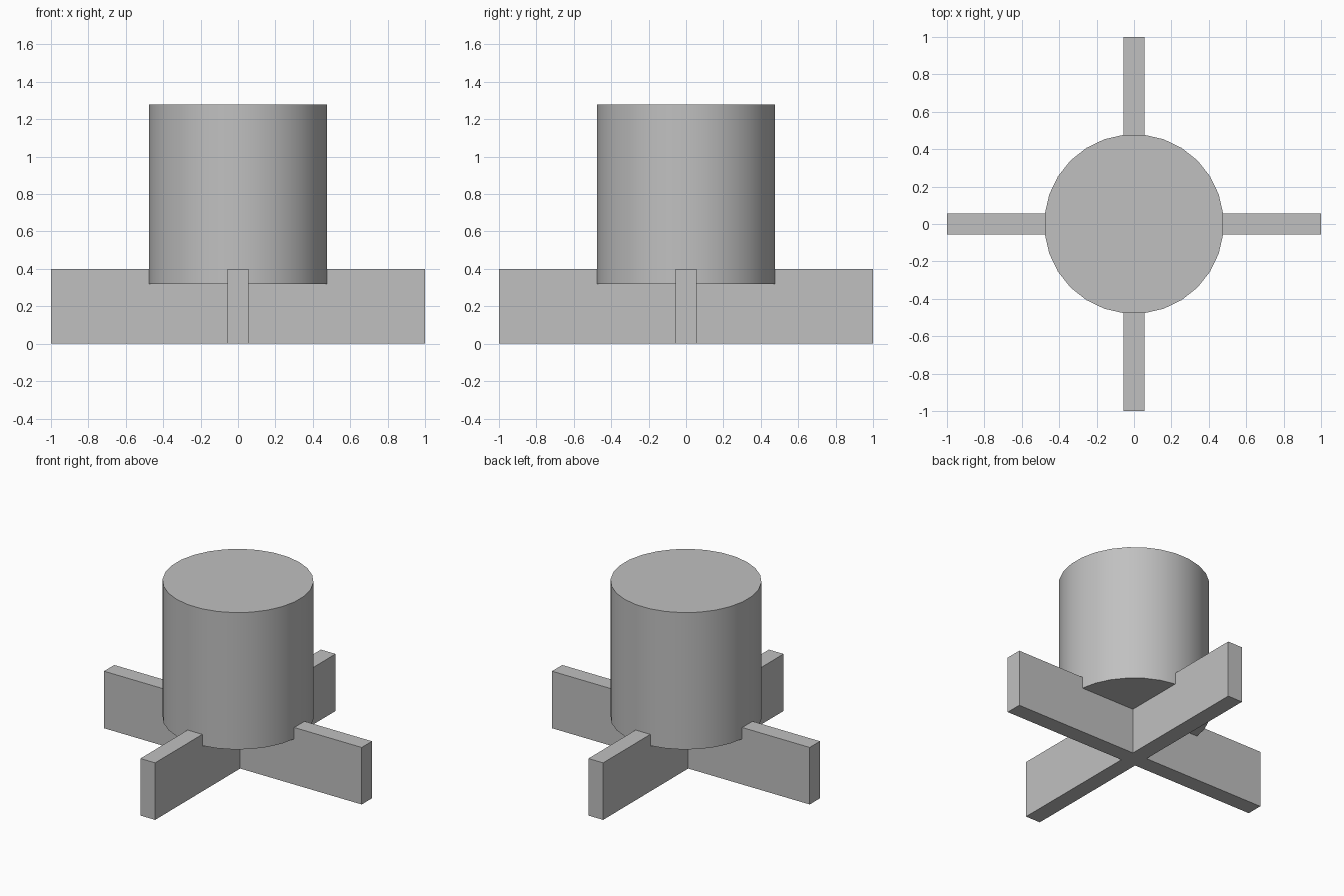
import bpy
import bmesh
import math

cube = bpy.data.objects.get("Cube")
if cube:
    bpy.data.objects.remove(cube, do_unlink=True)

SIDES = 28
RADIUS = 0.48
HALF = 0.057      # half thickness of the cross arms
REACH = 1.0

grey = bpy.data.materials.new("plain grey")
grey.use_nodes = True
colour = (0.53, 0.53, 0.53, 1)
grey.diffuse_color = colour
grey.node_tree.nodes["Principled BSDF"].inputs["Base Color"].default_value = colour


def prism(name, outline, bottom, top):
    """Extrude a flat outline from bottom to top into a solid part."""
    bm = bmesh.new()
    face = bm.faces.new([bm.verts.new((x, y, bottom)) for x, y in outline])
    grown = bmesh.ops.extrude_face_region(bm, geom=[face], use_keep_orig=True)
    upper = [v for v in grown["geom"] if isinstance(v, bmesh.types.BMVert)]
    bmesh.ops.translate(bm, verts=upper, vec=(0, 0, top - bottom))
    bmesh.ops.recalc_face_normals(bm, faces=bm.faces)
    mesh = bpy.data.meshes.new(name)
    bm.to_mesh(mesh)
    bm.free()
    mesh.materials.append(grey)
    obj = bpy.data.objects.new(name, mesh)
    bpy.context.collection.objects.link(obj)
    return obj


# Cross-shaped stand: one arm's corners repeated by quarter turns
cross = []
for quarter in range(4):
    c, s = [(1, 0), (0, 1), (-1, 0), (0, -1)][quarter]
    for x, y in [(REACH, -HALF), (REACH, HALF), (HALF, HALF)]:
        cross.append((x * c - y * s, x * s + y * c))
prism("cross_stand", cross, 0, 0.4)

# Drum sunk into the stand, with a flat facet facing each arm
step = math.tau / SIDES
circle = [(RADIUS * math.cos((i + 0.5) * step), RADIUS * math.sin((i + 0.5) * step))
          for i in range(SIDES)]
drum = prism("drum", circle, 0.32, 1.28)
bpy.ops.object.select_all(action="DESELECT")
drum.select_set(True)
bpy.context.view_layer.objects.active = drum
bpy.ops.object.shade_smooth_by_angle(angle=math.radians(30))
